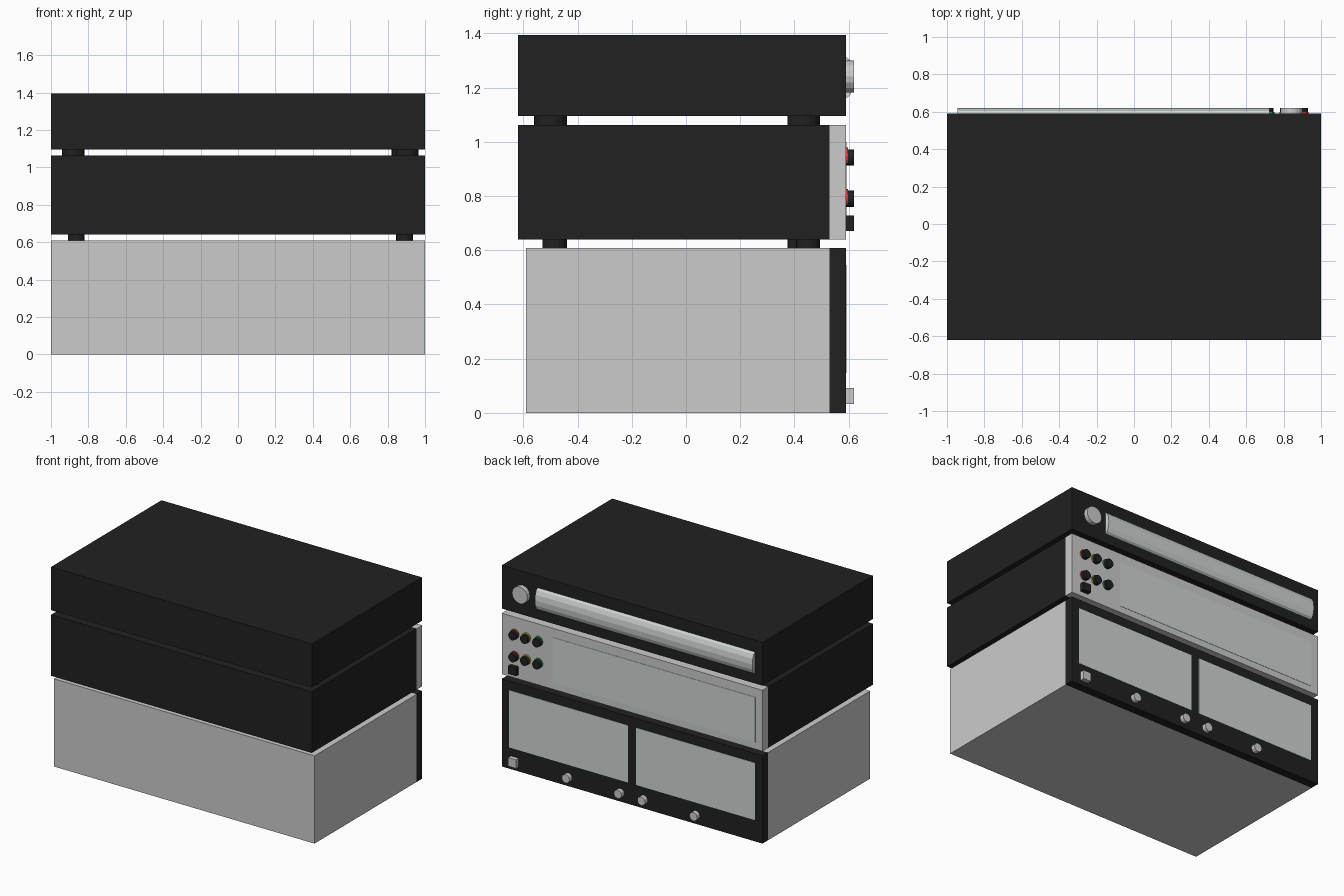
import bpy
from math import pi

if "Cube" in bpy.data.objects:
    bpy.data.objects.remove(bpy.data.objects["Cube"])


def material(name, rgb):
    m = bpy.data.materials.new(name)
    m.diffuse_color = (*rgb, 1)
    m.use_nodes = True
    m.node_tree.nodes["Principled BSDF"].inputs["Base Color"].default_value = m.diffuse_color
    return m


BLACK = material("black", (0.015, 0.015, 0.015))
GLASS = material("glass", (0.62, 0.66, 0.65))
RED = material("red", (0.7, 0.05, 0.02))
YELLOW = material("yellow", (0.7, 0.6, 0.05))
GREEN = material("green", (0.03, 0.4, 0.12))


def finish(name, mat):
    o = bpy.context.object
    o.name = name
    if mat:
        o.data.materials.append(mat)
    return o


def box(name, x, y, z, mat=None):
    """Box from (min, max) pairs."""
    bpy.ops.mesh.primitive_cube_add(size=1, location=[(a + b) / 2 for a, b in (x, y, z)])
    o = finish(name, mat)
    o.scale = [b - a for a, b in (x, y, z)]
    return o


def knob(name, x, z, r, mat=None, sides=12, depth=0.03):
    """Cylinder standing out of the control panel."""
    bpy.ops.mesh.primitive_cylinder_add(vertices=sides, radius=r, depth=depth,
                                        location=(x, PANEL + depth / 2, z),
                                        rotation=(pi / 2, 0, 0))
    return finish(name, mat)


def foot(name, x, y, z0, z1, r):
    bpy.ops.mesh.primitive_cylinder_add(vertices=16, radius=r, depth=z1 - z0,
                                        location=(x, y, (z0 + z1) / 2))
    return finish(name, BLACK)


PANEL = 0.59   # outer plane of the control panels
SEAM = 0.53    # where panels meet the cabinets
W = (-1, 1)

# Bottom unit: grey cabinet, black panel, two meter windows
box("bottom_cabinet", W, (-0.59, SEAM), (0, 0.608))
box("bottom_panel", W, (SEAM, PANEL), (0, 0.608), BLACK)
for side in (-1, 1):
    xs = sorted((side * 0.03, side * 0.943))
    box("meter_window", xs, (PANEL - 0.01, PANEL + 0.002), (0.148, 0.545), GLASS)
    for x in (0.09, 0.49):
        knob("small_knob", side * x, 0.062, 0.03)
box("power_button", (0.87, 0.93), (PANEL, 0.62), (0.032, 0.092))

# Middle unit: black cabinet, grey panel, wide window
box("middle_cabinet", W, (-0.62, SEAM), (0.64, 1.063), BLACK)
box("middle_panel", W, (SEAM, PANEL), (0.64, 1.063))
box("display_window", (-0.945, 0.61), (PANEL - 0.01, PANEL + 0.002), (0.685, 1.0), GLASS)
for x, colour in ((0.9, RED), (0.81, YELLOW), (0.717, GREEN)):
    for z in (0.942, 0.79):
        knob("dial", x, z, 0.03, BLACK, 16)
        knob("dial_lamp", x, z + 0.004, 0.033, colour, 16, 0.008)
box("square_button", (0.87, 0.93), (PANEL, 0.62), (0.672, 0.728), BLACK)

# Top unit: black cabinet with knob and faceted bar
box("top_cabinet", W, (-0.62, PANEL), (1.095, 1.395), BLACK)
knob("volume_knob", 0.842, 1.241, 0.059, None, 16)
bpy.ops.mesh.primitive_cylinder_add(vertices=12, radius=1, depth=1.668,
                                    location=(-0.109, PANEL, 1.237),
                                    rotation=(0, pi / 2, 0))
bar = finish("tuning_bar", GLASS)
bar.scale = (0.076, 0.03, 1)

# Feet between the units
for x, y in ((-0.865, -0.485), (0.89, -0.485), (-0.865, 0.42), (0.89, 0.45)):
    foot("middle_foot", x, y, 0.608, 0.64, 0.045)
for x, y in ((-0.88, -0.5), (0.905, -0.5), (-0.88, 0.435), (0.88, 0.435)):
    foot("top_foot", x, y, 1.063, 1.095, 0.06)
